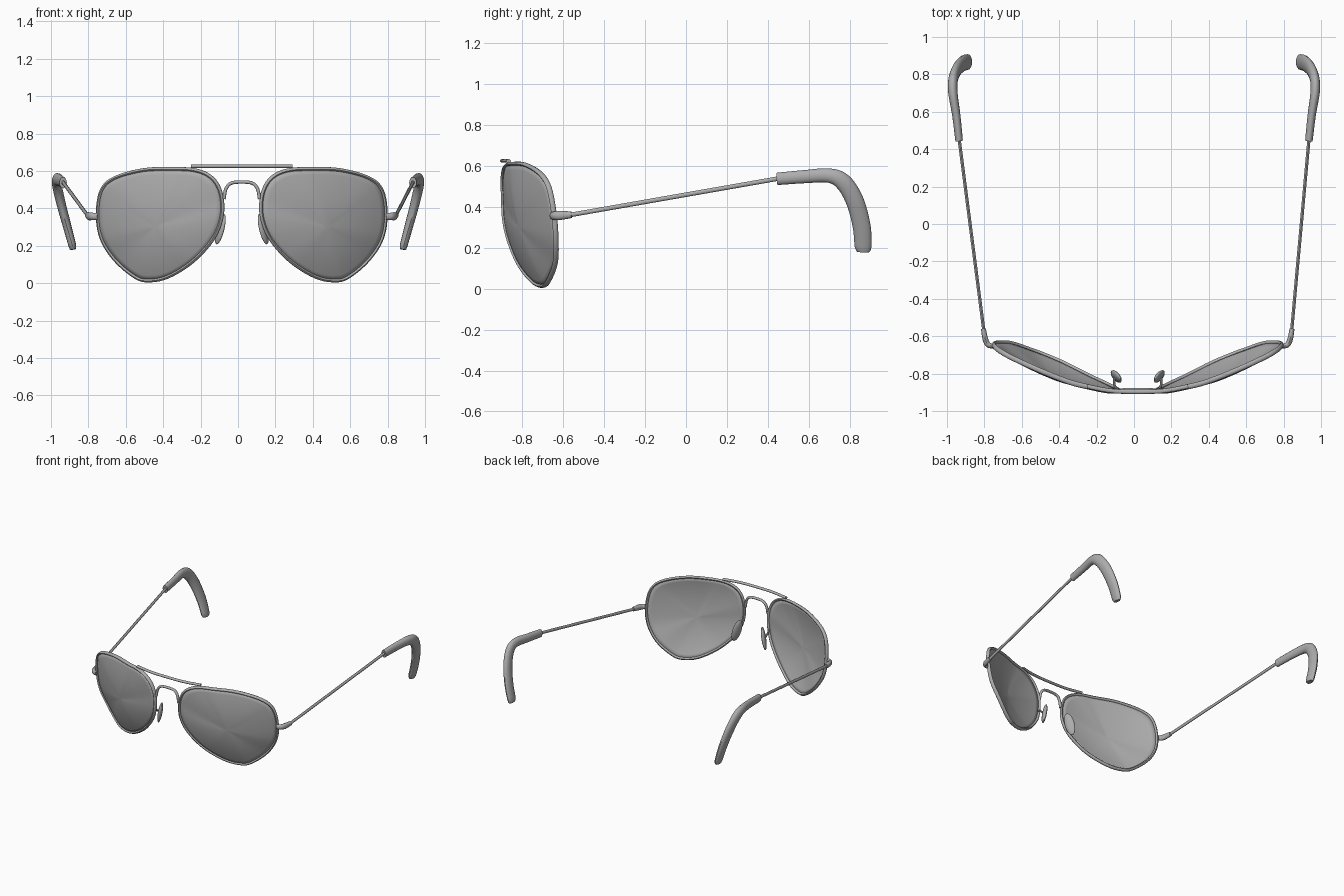
import bpy, bmesh, math
from mathutils import Vector

if "Cube" in bpy.data.objects:
    bpy.data.objects.remove(bpy.data.objects["Cube"])

grey = bpy.data.materials.new("satin grey")
grey.diffuse_color = (0.42, 0.42, 0.42, 1)
grey.use_nodes = True
grey.node_tree.nodes["Principled BSDF"].inputs["Base Color"].default_value = grey.diffuse_color
MID = 0.02  # centre line of the front frame


def finish(name, bm, angle=40):
    bmesh.ops.recalc_face_normals(bm, faces=bm.faces[:])
    me = bpy.data.meshes.new(name)
    bm.to_mesh(me)
    bm.free()
    ob = bpy.data.objects.new(name, me)
    bpy.context.collection.objects.link(ob)
    me.materials.append(grey)
    bpy.ops.object.select_all(action='DESELECT')
    ob.select_set(True)
    bpy.context.view_layer.objects.active = ob
    bpy.ops.object.shade_smooth_by_angle(angle=math.radians(angle))
    return ob


def spline(pts, steps, closed=False):
    """Smooth curve through the points (Catmull-Rom)."""
    n, out = len(pts), []
    for i in range(n if closed else n - 1):
        ids = [(i + k) % n if closed else min(max(i + k, 0), n - 1) for k in (-1, 0, 1, 2)]
        a, b, c, d = (Vector(pts[j]) for j in ids)
        for s in range(steps):
            t = s / steps
            out.append(0.5 * (2 * b + (c - a) * t + (2 * a - 5 * b + 4 * c - d) * t ** 2
                              + (3 * b - a - 3 * c + d) * t ** 3))
    if not closed:
        out.append(Vector(pts[-1]))
    return out


def sweep(name, path, radii, ref=(0, 1, 0), closed=False, sides=12):
    """Oval tube along a path; radii holds (along ref, across ref) pairs spread over the path."""
    bm, rings, n = bmesh.new(), [], len(path)
    for i, p in enumerate(path):
        a = path[(i - 1) % n] if closed else path[max(i - 1, 0)]
        b = path[(i + 1) % n] if closed else path[min(i + 1, n - 1)]
        t = (b - a).normalized()
        side = Vector(ref)
        side = (side - t * side.dot(t)).normalized()
        up = t.cross(side)
        f = i / (n - 1) * (len(radii) - 1)
        k = min(int(f), max(len(radii) - 2, 0))
        r0, r1 = radii[k], radii[min(k + 1, len(radii) - 1)]
        ra, rb = (r0[j] + (r1[j] - r0[j]) * (f - k) for j in (0, 1))
        rings.append([bm.verts.new(p + side * ra * math.cos(w) + up * rb * math.sin(w))
                      for w in (2 * math.pi * j / sides for j in range(sides))])
    for i in range(n if closed else n - 1):
        r, q = rings[i], rings[(i + 1) % n]
        for j in range(sides):
            m = (j + 1) % sides
            bm.faces.new((r[j], r[m], q[m], q[j]))
    if not closed:
        bm.faces.new(rings[0])
        bm.faces.new(rings[-1])
    return finish(name, bm)


# Teardrop outline of one lens, relative to the frame centre line
OUTLINE = [(.362, -.848, .62), (.523, -.785, .615), (.683, -.712, .572), (.758, -.668, .503),
           (.78, -.642, .37), (.758, -.632, .235), (.683, -.636, .118), (.576, -.672, .027),
           (.50, -.70, .005), (.39, -.747, .027), (.255, -.815, .112), (.148, -.865, .23),
           (.10, -.89, .342), (.095, -.895, .45), (.122, -.898, .535), (.175, -.892, .588),
           (.255, -.875, .615)]
CENTRE = Vector((.44, -.768, .31))
FRONT = Vector((.36, -1, -.153)).normalized()


def lens(name, rim, centre, front):
    bm, rings, n, levels = bmesh.new(), [], len(rim), 10
    for k in range(levels):
        t = 1 - k / levels
        rings.append([bm.verts.new(centre + (p - centre) * t + front * .05 * (1 - t * t)) for p in rim])
    tip = bm.verts.new(centre + front * .05)
    for j in range(n):
        m = (j + 1) % n
        for r, q in zip(rings, rings[1:]):
            bm.faces.new((r[j], r[m], q[m], q[j]))
        bm.faces.new((rings[-1][j], rings[-1][m], tip))
    ob = finish(name, bm)
    mod = ob.modifiers.new("thickness", 'SOLIDIFY')
    mod.thickness = .008
    mod.offset = 0


for s, side in ((-1, "left"), (1, "right")):
    def fr(x, y, z):
        return Vector((MID + s * x, y, z))

    # Lens and wire rim
    rim = [fr(*(CENTRE + (Vector(p) - CENTRE) * .97)) for p in OUTLINE]
    rim = spline(rim, 5, True)
    front = Vector((s * FRONT.x, FRONT.y, FRONT.z))
    lens(side + "_lens", rim, fr(*CENTRE), front)
    sweep(side + "_rim", rim, [(.014, .010)], ref=front, closed=True, sides=10)

    # Nose pad: flattened oval, with a small wire arm
    bm = bmesh.new()
    bmesh.ops.create_uvsphere(bm, u_segments=20, v_segments=12, radius=1)
    axis = Vector((s * .25, .1, -1)).normalized()
    wide = Vector((s * .55, 1, 0))
    wide = (wide - axis * wide.dot(axis)).normalized()
    thin = axis.cross(wide)
    for v in bm.verts:
        x, y, z = v.co
        v.co = fr(.115, -.815, .29) + thin * x * .016 + wide * y * .036 + axis * z * .085
    finish(side + "_nose_pad", bm)
    arm = spline([fr(.112, -.885, .34), fr(.125, -.86, .33), fr(.125, -.82, .30)], 5)
    sweep(side + "_pad_arm", arm, [(.007, .007)], ref=(0, 0, 1), sides=8)

    # Hinge block bending from the rim to the temple
    hinge = spline([fr(.77, -.655, .357), fr(.80, -.645, .357), fr(.815, -.615, .358),
                    fr(.825, -.56, .362)], 5)
    sweep(side + "_hinge", hinge, [(.018, .012), (.020, .015), (.022, .015), (.016, .013)],
          ref=(0, 0, 1))

    # Thin temple rod
    rod = [fr(.823, -.57, .36), Vector((s * .937, .47, .542))]
    sweep(side + "_temple", rod, [(.011, .009)], ref=(0, 0, 1), sides=10)

    # Curved ear tip
    ear = spline([Vector((s * x, y, z)) for x, y, z in (
        (.935, .445, .537), (.95, .58, .548), (.968, .70, .553), (.967, .77, .52),
        (.947, .825, .43), (.915, .858, .31), (.888, .866, .21), (.882, .866, .18))], 6)
    sweep(side + "_ear_tip", ear, [(.020, .030), (.022, .032), (.025, .035), (.026, .042),
                                   (.025, .044), (.023, .044), (.021, .042), (.016, .030)],
          ref=(1, 0, 0), sides=16)

# Straight brow bar across the top
bar = [Vector((MID + x, y, .625)) for x, y in (
    (-.27, -.868), (-.17, -.888), (-.08, -.896), (.08, -.896), (.17, -.888), (.27, -.868))]
sweep("brow_bar", spline(bar, 5), [(.009, .012)], ref=(0, 0, 1))

# Arched bridge between the lenses
arch = [Vector((MID + x, y, z)) for x, y, z in (
    (-.095, -.892, .45), (-.086, -.89, .50), (-.065, -.888, .53), (-.03, -.888, .54),
    (.03, -.888, .54), (.065, -.888, .53), (.086, -.89, .50), (.095, -.892, .45))]
sweep("bridge", spline(arch, 5), [(.011, .009)])
